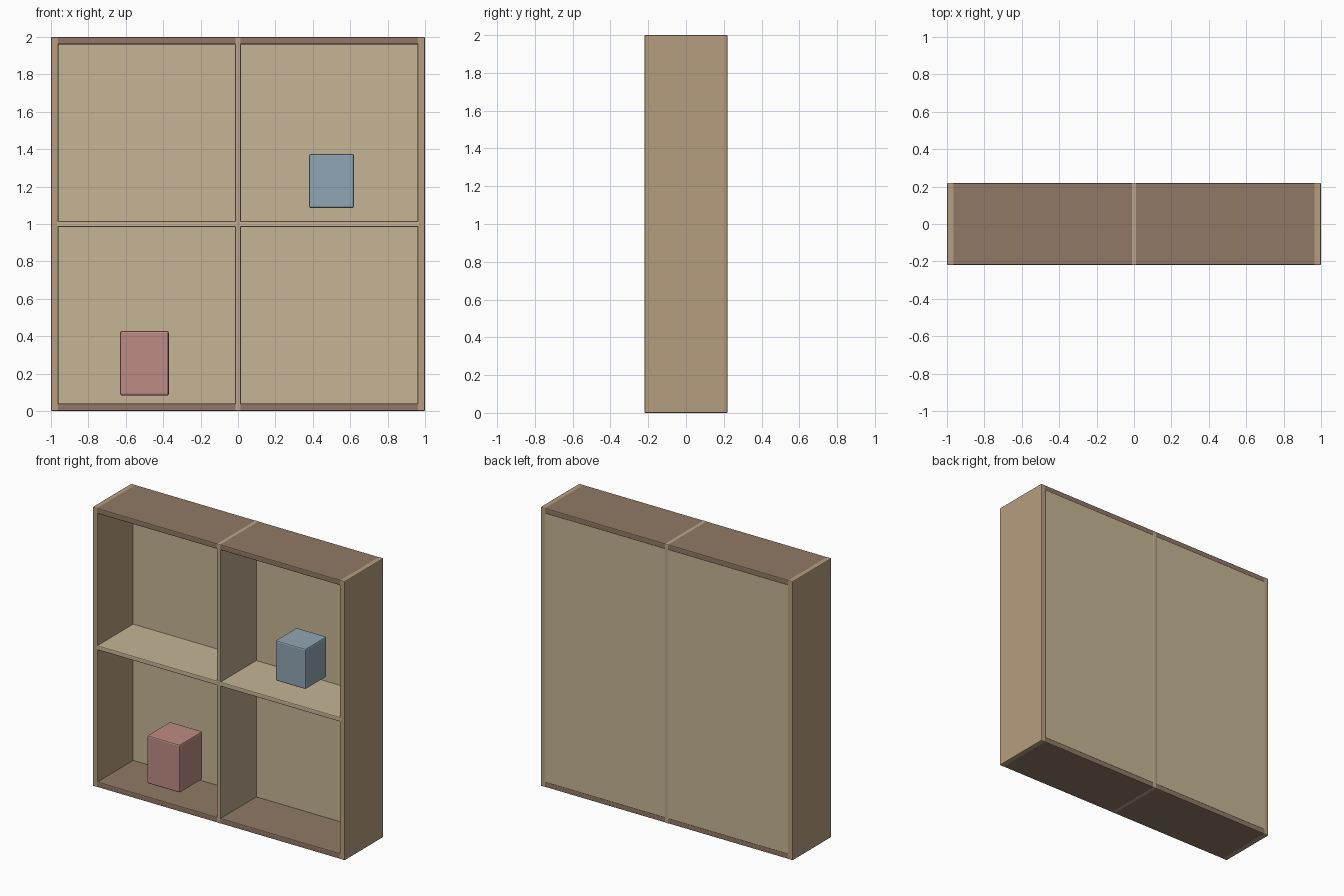
import bpy

if "Cube" in bpy.data.objects:
    bpy.data.objects.remove(bpy.data.objects["Cube"])

W, D, H, T = 2.0, 0.44, 2.0, 0.04   # overall size and board thickness
BACK = 0.035                        # back board thickness
DIV = 0.032                         # divider and shelf thickness


def material(name, rgb):
    m = bpy.data.materials.new(name)
    m.diffuse_color = (*rgb, 1)
    m.use_nodes = True
    m.node_tree.nodes["Principled BSDF"].inputs["Base Color"].default_value = m.diffuse_color
    return m


side_wood = material("side_wood", (0.47, 0.34, 0.21))
dark_wood = material("dark_wood", (0.28, 0.19, 0.13))
pale_wood = material("pale_wood", (0.56, 0.46, 0.30))
divider_wood = material("divider_wood", (0.50, 0.39, 0.27))
red = material("red_paint", (0.51, 0.26, 0.23))
blue = material("blue_paint", (0.28, 0.38, 0.46))


def box(name, center, size, mat, bevel=0.006):
    bpy.ops.mesh.primitive_cube_add(size=1, location=center)
    o = bpy.context.object
    o.name = name
    o.scale = size
    bpy.ops.object.transform_apply(location=False, rotation=False, scale=True)
    o.data.materials.append(mat)
    b = o.modifiers.new("edge_bevel", "BEVEL")
    b.width = bevel
    b.segments = 2
    return o


# outer frame
for label, s in (("left", -1), ("right", 1)):
    box(f"{label}_side", (s * (W - T) / 2, 0, H / 2), (T, D, H), side_wood)
for label, z in (("bottom", T / 2), ("top", H - T / 2)):
    box(f"{label}_board", (0, 0, z), (W - 0.01, D - 0.002, T - 0.001), dark_wood)

# back board, set between the frame boards
box("back_board", (0, D / 2 - BACK / 2 - 0.001, H / 2),
    (W - 2 * T + 0.008, BACK, H - 2 * T + 0.008), pale_wood, 0.004)

# centre divider and shelf
box("centre_divider", (0, 0, H / 2), (DIV, D, H), divider_wood)
box("shelf", (0, -0.001, H / 2), (W - 0.01, D - 0.003, DIV), pale_wood)

# items on the shelves
box("red_box", (-0.5, 0, 0.255), (0.26, 0.26, 0.345), red, 0.01)
box("blue_box", (0.5, 0, 1.23), (0.24, 0.24, 0.29), blue, 0.01)
